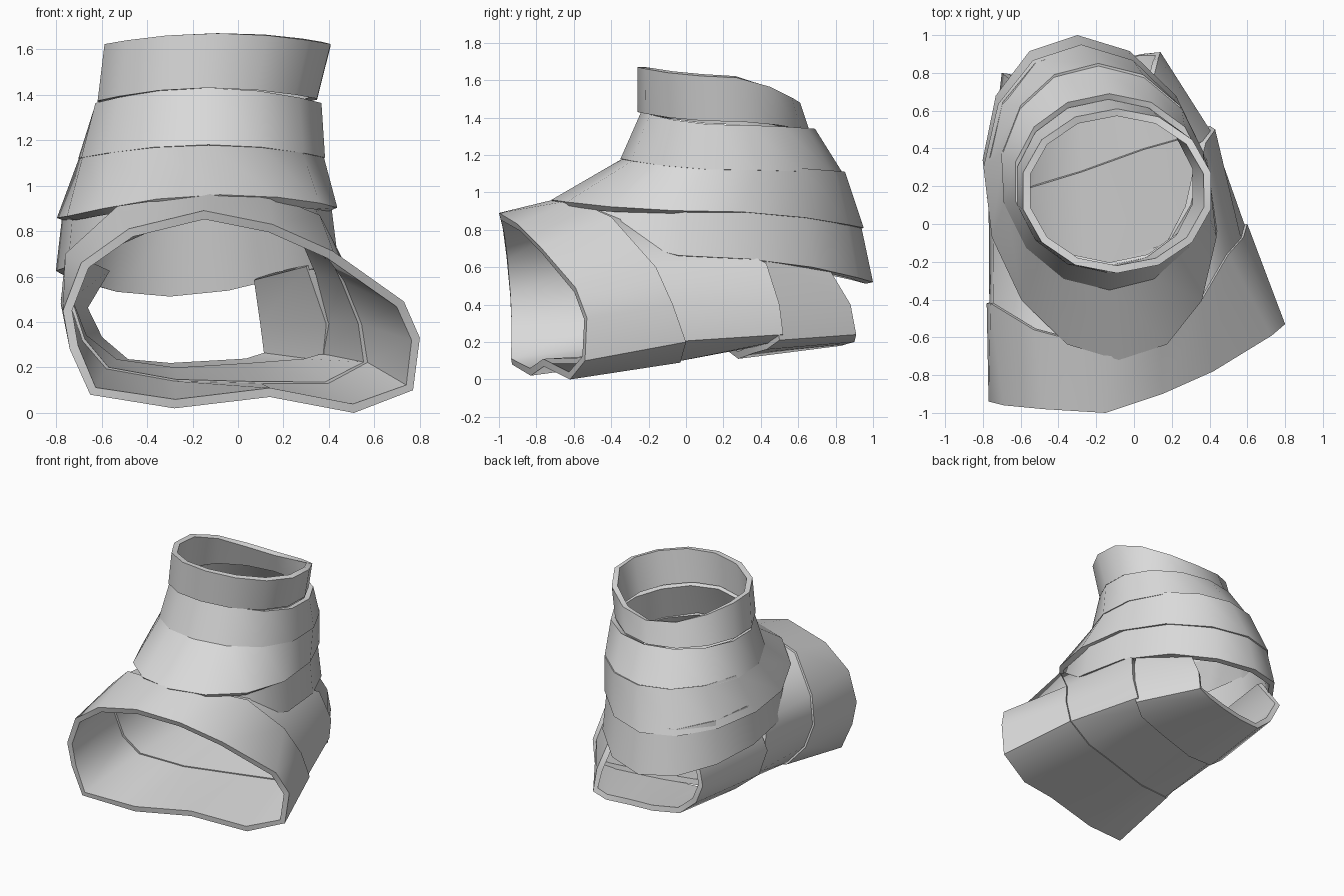
import bpy, bmesh, math
from mathutils import Vector

if "Cube" in bpy.data.objects:
    bpy.data.objects.remove(bpy.data.objects["Cube"])

cloth = bpy.data.materials.new("bandage_grey")
cloth.diffuse_color = (0.7, 0.7, 0.7, 1)
cloth.use_nodes = True
cloth.node_tree.nodes["Principled BSDF"].inputs["Base Color"].default_value = cloth.diffuse_color


def ring(x0, x1, y0, y1, front, right, back, left, shear=0.0, n=14):
    """Tilted oval loop: x/y extents and the height at its four quarters."""
    pts = []
    for i in range(n):
        a = math.tau * (i + 0.5) / n
        c, s = math.cos(a), math.sin(a)
        y = (y0 + y1) / 2 + s * (y1 - y0) / 2
        x = (x0 + x1) / 2 + c * (x1 - x0) / 2 - shear * s
        z = c * c * (right if c > 0 else left) + s * s * (back if s > 0 else front)
        pts.append(Vector((x, y, z)))
    return pts


def shrink(pts, k):
    """Same loop, scaled about its middle, for the layer tucked beneath."""
    mid = sum((Vector(p) for p in pts), Vector()) / len(pts)
    return [mid + (Vector(p) - mid) * k for p in pts]


def strap(name, a, b, closed=True, thick=0.04):
    """Thick cloth strip bridging two matching loops."""
    bm = bmesh.new()
    va = [bm.verts.new(p) for p in a]
    vb = [bm.verts.new(p) for p in b]
    n = len(va)
    for i in range(n if closed else n - 1):
        j = (i + 1) % n
        bm.faces.new((va[i], va[j], vb[j], vb[i]))
    bm.normal_update()
    mid = sum((v.co for v in bm.verts), Vector()) / len(bm.verts)
    if sum(f.normal.dot(f.calc_center_median() - mid) for f in bm.faces) < 0:
        bmesh.ops.reverse_faces(bm, faces=bm.faces[:])
    me = bpy.data.meshes.new(name)
    bm.to_mesh(me)
    bm.free()
    me.materials.append(cloth)
    ob = bpy.data.objects.new(name, me)
    bpy.context.collection.objects.link(ob)
    bpy.ops.object.select_all(action='DESELECT')
    ob.select_set(True)
    bpy.context.view_layer.objects.active = ob
    m = ob.modifiers.new("thickness", 'SOLIDIFY')
    m.thickness, m.offset = thick, -1
    bpy.ops.object.modifier_apply(modifier=m.name)
    bpy.ops.object.shade_smooth_by_angle(angle=math.radians(62))


# Leg wraps, from the top down
strap("shin_wrap",
      ring(-.60, .42, -.26, .61, 1.67, 1.62, 1.48, 1.62),
      ring(-.63, .36, -.26, .66, 1.43, 1.38, 1.33, 1.37))
strap("upper_ankle_wrap",
      ring(-.64, .38, -.24, .69, 1.43, 1.36, 1.34, 1.36),
      ring(-.71, .39, -.35, .84, 1.18, 1.12, 1.10, 1.12, .03))
strap("middle_ankle_wrap",
      ring(-.70, .38, -.34, .85, 1.18, 1.14, 1.11, 1.14, .03),
      ring(-.79, .43, -.72, .95, .96, .90, .81, .86, .10))
strap("lower_ankle_wrap",
      ring(-.76, .40, -.60, .93, .98, .93, .85, .92, .10),
      ring(-.79, .43, -.70, 1.0, .90, .65, .52, .63, .12))

# Foot wraps: loops run top, outer side, sole, inner side
toe = [(-.15, -1, .89), (.15, -.9, .83), (.42, -.78, .71), (.73, -.59, .49),
       (.8, -.53, .33), (.77, -.54, .1), (.51, -.62, 0), (.14, -.76, .07),
       (-.28, -.83, .02), (-.65, -.93, .08), (-.74, -.93, .28),
       (-.77, -.94, .45), (-.69, -.96, .66), (-.48, -.98, .81)]
instep = [(-.12, -.67, .97), (.14, -.6, .96), (.36, -.4, .87), (.5, -.16, .6),
          (.58, -.07, .4), (.6, 0, .2), (.4, -.03, .09), (.1, -.12, .09),
          (-.28, -.25, .1), (-.6, -.35, .16), (-.72, -.4, .3),
          (-.78, -.42, .48), (-.76, -.42, .7), (-.53, -.56, .91)]
arch = [(-.15, -.38, .93), (.1, -.24, .87), (.3, .1, .8), (.38, .43, .62),
        (.43, .5, .4), (.4, .52, .24), (.3, .47, .2), (.05, .4, .18),
        (-.28, .28, .16), (-.55, .2, .2), (-.7, .16, .32),
        (-.77, .15, .5), (-.74, .1, .7), (-.5, -.14, .87)]
strap("toe_wrap", toe, instep)
strap("arch_wrap", shrink(instep, .98), arch)

# Heel sling, open at the top under the ankle wraps and at the back
heel_front = [(.33, .42, .66), (.42, .47, .4), (.4, .5, .21), (.29, .43, .16),
              (.05, .36, .14), (-.28, .28, .11), (-.55, .2, .17),
              (-.71, .14, .3), (-.78, .14, .5), (-.73, .18, .7)]
heel_back = [(.10, .76, .6), (.13, .88, .4), (.14, .91, .24), (.04, .9, .2),
             (-.12, .86, .19), (-.3, .83, .18), (-.5, .79, .2),
             (-.63, .78, .31), (-.7, .8, .46), (-.6, .72, .64)]
strap("heel_sling", heel_front, heel_back, closed=False)
